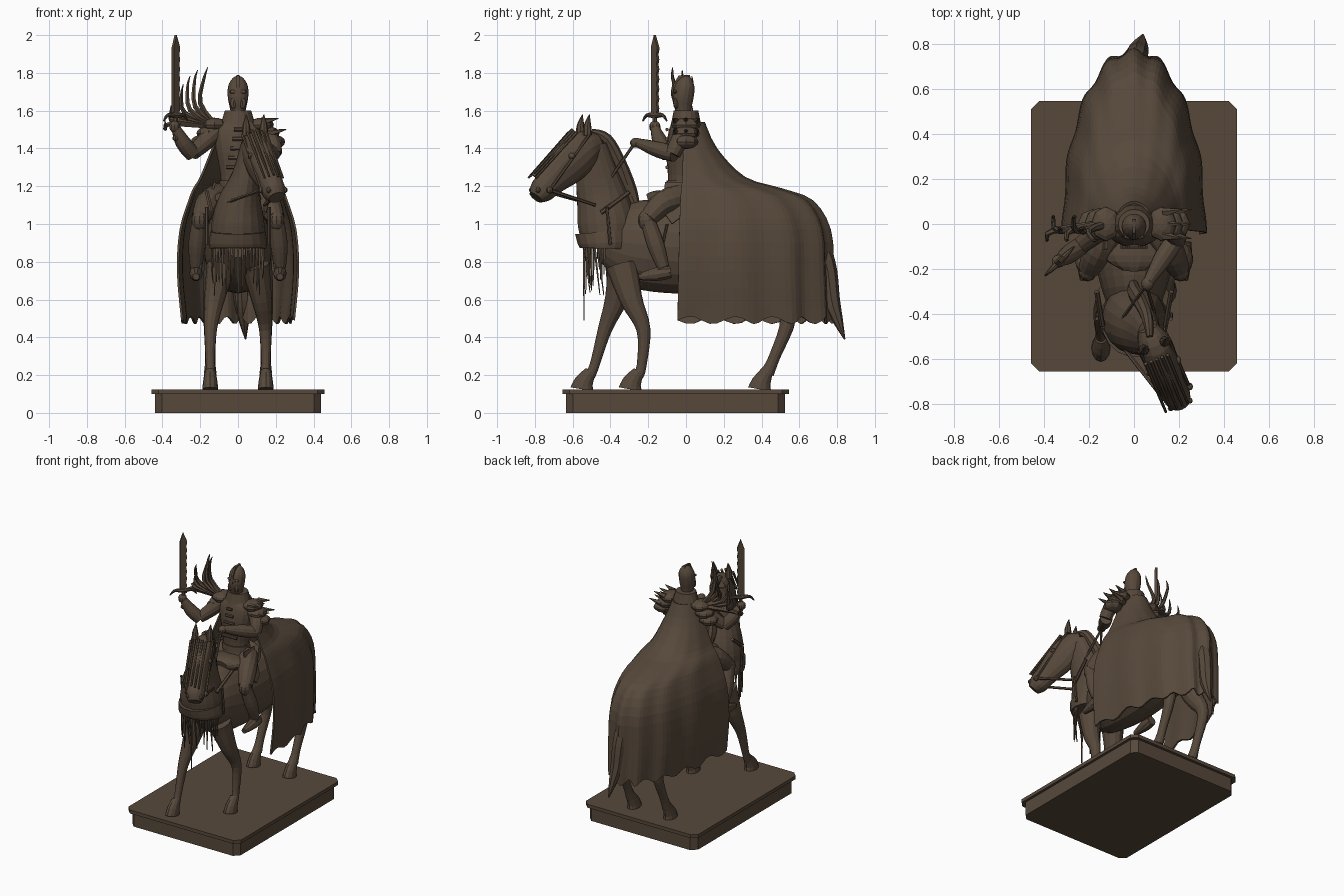
import bpy, bmesh, random
from math import sin, cos, pi, radians
from mathutils import Vector

random.seed(4)
cube = bpy.data.objects.get("Cube")
if cube:
    bpy.data.objects.remove(cube, do_unlink=True)

bronze = bpy.data.materials.new("dark_bronze")
bronze.use_nodes = True
colour = (0.095, 0.066, 0.044, 1)
bronze.diffuse_color = colour
bronze.node_tree.nodes["Principled BSDF"].inputs["Base Color"].default_value = colour
parts = []
X, Y, Z = Vector((1, 0, 0)), Vector((0, 1, 0)), Vector((0, 0, 1))


def finish(name, bm):
    """Turn a bmesh into a named object with the shared material."""
    bmesh.ops.recalc_face_normals(bm, faces=bm.faces)
    mesh = bpy.data.meshes.new(name)
    bm.to_mesh(mesh)
    bm.free()
    mesh.materials.append(bronze)
    obj = bpy.data.objects.new(name, mesh)
    bpy.context.scene.collection.objects.link(obj)
    parts.append(obj)
    return obj


def smooth_path(points, steps):
    """Catmull-Rom resampling of points of any dimension."""
    pts = [Vector(p) for p in points]
    pts = [pts[0]] + pts + [pts[-1]]
    out = []
    for a, b, c, d in zip(pts, pts[1:], pts[2:], pts[3:]):
        for k in range(steps):
            t = k / steps
            out.append(b + (c - a) * (t / 2) + (a * 2 - b * 5 + c * 4 - d) * (t * t / 2)
                       + (b * 3 - a - c * 3 + d) * (t ** 3 / 2))
    return out + [pts[-1]]


def tube(name, points, sides=12, steps=4, side=X):
    """Loft along points of (x, y, z, radius) or (x, y, z, side radius, depth radius)."""
    full = [p if len(p) == 5 else (*p, p[3]) for p in points]
    rows = smooth_path(full, steps)
    centres = [Vector(r[:3]) for r in rows]
    bm = bmesh.new()
    rings = []
    for i, row in enumerate(rows):
        tangent = (centres[min(i + 1, len(rows) - 1)] - centres[max(i - 1, 0)]).normalized()
        u = (side - tangent * side.dot(tangent)).normalized()
        v = tangent.cross(u)
        angles = [2 * pi * k / sides for k in range(sides)]
        rings.append([bm.verts.new(centres[i] + u * cos(a) * row[3] + v * sin(a) * row[4]) for a in angles])
    for lower, upper in zip(rings, rings[1:]):
        for k in range(sides):
            n = (k + 1) % sides
            bm.faces.new((lower[k], lower[n], upper[n], upper[k]))
    bm.faces.new(rings[0])
    bm.faces.new(rings[-1])
    return finish(name, bm)


def rod(name, a, b, r=0.008, tip=None, sides=6):
    return tube(name, [(*a, r), (*b, r if tip is None else tip)], sides, 1, Vector((0.6, 0.7, 0.2)))


def ball(name, centre, size, segments=14):
    bm = bmesh.new()
    bmesh.ops.create_uvsphere(bm, u_segments=segments, v_segments=8, radius=1)
    bmesh.ops.scale(bm, vec=size, verts=bm.verts)
    bmesh.ops.translate(bm, vec=centre, verts=bm.verts)
    return finish(name, bm)


def prism(name, outline, origin, u, v, depth):
    """Extrude a flat outline drawn in the u, v plane."""
    bm = bmesh.new()
    n = u.cross(v).normalized() * depth
    face = bm.faces.new([bm.verts.new(Vector(origin) + u * a + v * b - n / 2) for a, b in outline])
    new = bmesh.ops.extrude_face_region(bm, geom=[face])["geom"]
    bmesh.ops.translate(bm, vec=n, verts=[g for g in new if isinstance(g, bmesh.types.BMVert)])
    return finish(name, bm)


# Plinth: chamfered block and wider cap
for name, w, d, low, high in (("plinth_block", .44, .58, 0, .1), ("plinth_cap", .458, .6, .1, .125)):
    c = .038
    corner = [(w, d - c), (w - c, d)]
    half = corner + [(-x, y) for x, y in reversed(corner)]
    prism(name, half + [(-x, -y) for x, y in half], (0, -.055, (low + high) / 2), X, Y, high - low)

# Horse body, neck, mane
tube("horse_body", [(0, -.46, .92, .07, .1), (0, -.3, .9, .14, .22), (0, -.1, .88, .18, .245),
                    (0, .15, .88, .18, .24), (0, .4, .9, .18, .21), (0, .6, .9, .14, .17),
                    (0, .69, .9, .06, .09)], 20)
tube("horse_neck", [(0, -.42, .87, .14, .13), (0, -.42, 1, .14, .155), (.01, -.44, 1.12, .115, .14),
                    (.04, -.47, 1.25, .075, .115), (.07, -.5, 1.42, .055, .08)], 18)
tube("mane", [(.07, -.5, 1.49, .015), (.06, -.42, 1.45, .025, .03), (.03, -.35, 1.32, .03, .035),
              (0, -.3, 1.18, .03, .04), (0, -.26, 1.08, .02)], 8)

# Horse head turned to its left
across = Vector((.93, .37, 0))
tube("horse_head", [(.06, -.46, 1.43, .045, .05), (.09, -.53, 1.4, .075, .1), (.125, -.62, 1.32, .075, .11),
                    (.165, -.71, 1.23, .062, .08), (.19, -.765, 1.175, .062, .068),
                    (.205, -.795, 1.14, .045, .04)], 16, side=across)
crown = Vector((.09, -.54, 1.47))
for s in (-1, 1):
    base = crown + across * s * .05
    tube("horse_ear", [(*base, .024), (*(base + Z * .05), .02), (*(base + Vector((0, .01, .11))), .002)], 8)
    ball("horse_eye", Vector((.13, -.63, 1.36)) + across * s * .068, (.016, .02, .016), 10)
    ball("nostril", Vector((.205, -.8, 1.18)) + across * s * .045, (.014, .014, .016), 8)
    muzzle = Vector((.185, -.745, 1.18)) + across * s * .064
    rod("cheek_strap", crown + across * s * .07, muzzle)
    rod("bit_rod", muzzle, (.02 + s * .12, -.48, 1.1), .009)
    ball("bit_ring", muzzle, (.018, .018, .018), 8)
# Face guard ribs
for k in range(5):
    off = across * (k - 2) * .026
    lift = .02 - abs(k - 2) * .008
    rod("face_guard_rib", Vector((.1, -.6, 1.48 + lift)) + off, Vector((.19, -.815, 1.24 + lift)) + off, .009, .006)

# Chest guard and hanging fringe
tube("chest_guard", [(0, -.425, .87, .15, .14), (0, -.425, .9, .155, .15), (0, -.43, .96, .145, .16)], 18, 2)
for k in range(19):
    a = pi * (k + .5) / 19
    top = Vector((.135 * cos(a), -.42 - .12 * sin(a), .89))
    drop = random.uniform(.12, .28)
    if k == 9:
        drop = .4
    rod("fringe_strip", top, top + Vector((0, random.uniform(-.01, .04), -drop)), .009, .003, 4)

# Horse legs with hooves
front_stride = {-1: [(-.33, .78), (-.37, .6), (-.43, .44), (-.485, .25), (-.51, .2)],
                1: [(-.34, .78), (-.29, .6), (-.225, .44), (-.235, .25), (-.255, .2)]}
hind_stride = [(.42, .82), (.47, .64), (.54, .5), (.47, .3), (.43, .21)]
for s in (-1, 1):
    for name, stride, thick in (("front", front_stride[s], 1), ("hind", hind_stride, 1.15)):
        radii = [.085, .06, .037, .026, .032]
        spread = [.09, .125, .145, .147, .147]
        tube(name + "_leg", [(s * x, y, z, r * .9 * thick, r * thick)
                             for x, (y, z), r in zip(spread, stride, radii)], 12)
        y, z = stride[-1]
        tube(name + "_hoof", [(s * .147, y + .005, z + .02, .028, .03), (s * .147, y - .03, .165, .038, .05),
                              (s * .147, y - .04, .125, .042, .062)], 12, 2)

# Tail
tube("tail", [(0, .66, .98, .04), (.01, .74, .8, .05), (.02, .77, .6, .045), (.03, .8, .5, .03),
              (.04, .84, .39, .004)], 8)

# Cape draped over the hindquarters
levels = smooth_path([(1.54, .085, .1), (1.4, .14, .165), (1.25, .2, .31), (1.19, .235, .5), (1.125, .26, .665),
                      (.97, .305, .755), (.75, .318, .77), (.49, .295, .78)], 3)
bm = bmesh.new()
columns, grid = 64, []
for i, (z, w, back) in enumerate(levels):
    depth = i / (len(levels) - 1)
    front = -.01 - .035 * depth
    row = []
    for k in range(columns + 1):
        a = pi * k / columns
        fold = 1 + .022 * depth * cos(a * 16)
        hem = .02 * sin(a * 22) * depth ** 12
        row.append(bm.verts.new((w * fold * cos(a), front + (back - front) * fold * sin(a) ** .95, z + hem)))
    grid.append(row)
for r, q in zip(grid, grid[1:]):
    for k in range(columns):
        bm.faces.new((r[k], r[k + 1], q[k + 1], q[k]))
cape = finish("cape", bm)
shell = cape.modifiers.new("thickness", "SOLIDIFY")
shell.thickness, shell.offset = .012, -1

# Rider torso, collar, saddle
tube("saddle", [(0, -.2, 1.12, .06, .04), (0, -.14, 1.13, .14, .05), (0, .02, 1.12, .16, .05),
                (0, .12, 1.15, .1, .06)], 14)
tube("rider_torso", [(0, -.02, 1.1, .12, .1), (0, -.02, 1.22, .09, .075), (0, -.02, 1.38, .115, .085),
                     (0, -.01, 1.49, .13, .08), (0, 0, 1.55, .07, .06)], 16)
tube("collar", [(0, 0, 1.51, .1, .085), (0, 0, 1.55, .085, .075), (0, 0, 1.6, .07, .065)], 16, 2)
for k in range(5):
    rod("chest_rib", (.02 + .01 * k, -.1, 1.5 - .05 * k), (-.02 - .01 * k, -.1, 1.5 - .05 * k), .01)
tube("belt", [(0, -.02, 1.19, .1, .085), (0, -.02, 1.23, .098, .083)], 16, 1)

# Rider head with crested helmet and mask
tube("rider_head", [(0, -.01, 1.56, .035), (0, -.015, 1.61, .042, .045), (0, -.015, 1.67, .054, .056),
                    (0, -.005, 1.73, .052, .052), (0, 0, 1.77, .03), (0, 0, 1.785, .006)], 14)
prism("helmet_crest", [(-.062, .0), (-.058, .06), (-.03, .11), (.03, .115), (.045, .06)], (0, -.01, 1.675),
      Y, Z, .014)
for s in (-1, 1):
    ball("mask_cheek", (s * .025, -.052, 1.64), (.02, .016, .03), 8)
    ball("mask_brow", (s * .025, -.056, 1.7), (.022, .012, .01), 8)

# Rider legs and boots
for s in (-1, 1):
    tube("rider_thigh", [(s * .09, -.01, 1.15, .07), (s * .16, -.12, 1.11, .065), (s * .2, -.2, 1.03, .048)], 12)
    ball("knee_guard", (s * .205, -.21, 1.02), (.042, .045, .055), 10)
    tube("rider_shin", [(s * .205, -.2, 1.01, .04), (s * .217, -.16, .89, .046), (s * .222, -.12, .77, .032)], 12)
    tube("rider_boot", [(s * .222, -.08, .745, .032), (s * .222, -.15, .735, .035, .038),
                        (s * .222, -.25, .72, .018)], 10)
    prism("hip_plate", [(-.06, .08), (.06, .08), (.05, -.1), (0, -.14), (-.05, -.08)], (s * .15, -.06, 1.14),
          Y, Vector((s * .35, -.1, 1)) * -1 if s == 0 else Vector((-s * .35, .1, 1)), .012)
    rod("stirrup_strap", (s * .18, -.1, 1.0), (s * .2, -.16, .72), .007)
    rod("harness_strap", (s * .14, -.45, 1.06), (s * .165, -.3, 1.17), .012)
    rod("harness_hanger", (s * .165, -.42, 1.09), (s * .165, -.4, .89), .009)

# Arms: right raised, left holding the reins
tube("right_upper_arm", [(-.12, -.01, 1.49, .05), (-.18, -.05, 1.43, .046), (-.24, -.1, 1.375, .038)], 12)
tube("right_forearm", [(-.24, -.1, 1.37, .042), (-.29, -.135, 1.43, .042), (-.33, -.165, 1.51, .024)], 12)
tube("left_upper_arm", [(.13, 0, 1.5, .05), (.18, -.04, 1.43, .046), (.19, -.07, 1.37, .042)], 12)
tube("left_forearm", [(.19, -.06, 1.37, .042), (.13, -.15, 1.395, .042), (.065, -.255, 1.43, .024)], 12)
ball("right_hand", (-.335, -.165, 1.515), (.03, .03, .032), 10)
ball("left_hand", (.06, -.265, 1.43), (.028, .032, .026), 10)
for x in (-.06, .1):
    rod("rein", (.055, -.27, 1.43), (x, -.43, 1.2), .008)

# Shoulder armour: layered plates, spiked on the left
for s in (-1, 1):
    for k in range(3):
        ball("shoulder_plate", (s * (.125 + .03 * k), 0, 1.525 - .045 * k), (.065, .078 - .006 * k, .038), 8)
for k in range(6):
    y, z = -.05 + .05 * (k % 3), 1.54 - .06 * (k // 3)
    rod("shoulder_spike", (.13 + .03 * (k // 3), y, z), (.215 + .04 * (k // 3), y * 1.3, z + .02), .022, .002, 5)

# Curved quills rising from the right shoulder
for k in range(7):
    t = k / 6
    end = (-.16 - .225 * t ** .8, -.07 + .1 * (k % 3) / 2, 1.83 - .27 * t ** 1.6)
    bend = (-.2 - .16 * t, -.03, 1.64 - .11 * t)
    tube("shoulder_quill", [(-.12, 0, 1.52, .02), (*bend, .014), (end[0] - .02 * (1 - t), end[1], end[2] - .06, .009),
                            (*end, .002)], 6, 3, Y)

# Sword with notched blade and curved guard
blade_side = Vector((.707, .707, 0))
edge = [(.026 if k % 2 else .019, .02 + .026 * k) for k in range(14)]
outline = [(a, b) for a, b in edge] + [(.026, .37), (0, .435)] + [(-.022, .37), (-.022, .02)]
prism("sword_blade", outline, (-.33, -.165, 1.565), blade_side, Z, .016)
rod("sword_grip", (-.33, -.165, 1.46), (-.33, -.165, 1.58), .012)
ball("sword_pommel", (-.33, -.165, 1.455), (.017, .017, .017), 8)
guard = []
for a, z, r in ((-.09, 1.545, .004), (-.06, 1.575, .01), (0, 1.575, .016), (.06, 1.575, .01), (.09, 1.545, .004)):
    guard.append((*(Vector((-.33, -.165, z)) + blade_side * a), r))
tube("sword_guard", guard, 8, 3, Z)

# Smooth shading with sharp edges kept
for obj in bpy.context.view_layer.objects:
    obj.select_set(obj in parts)
bpy.context.view_layer.objects.active = parts[0]
bpy.ops.object.shade_smooth_by_angle(angle=radians(40))
